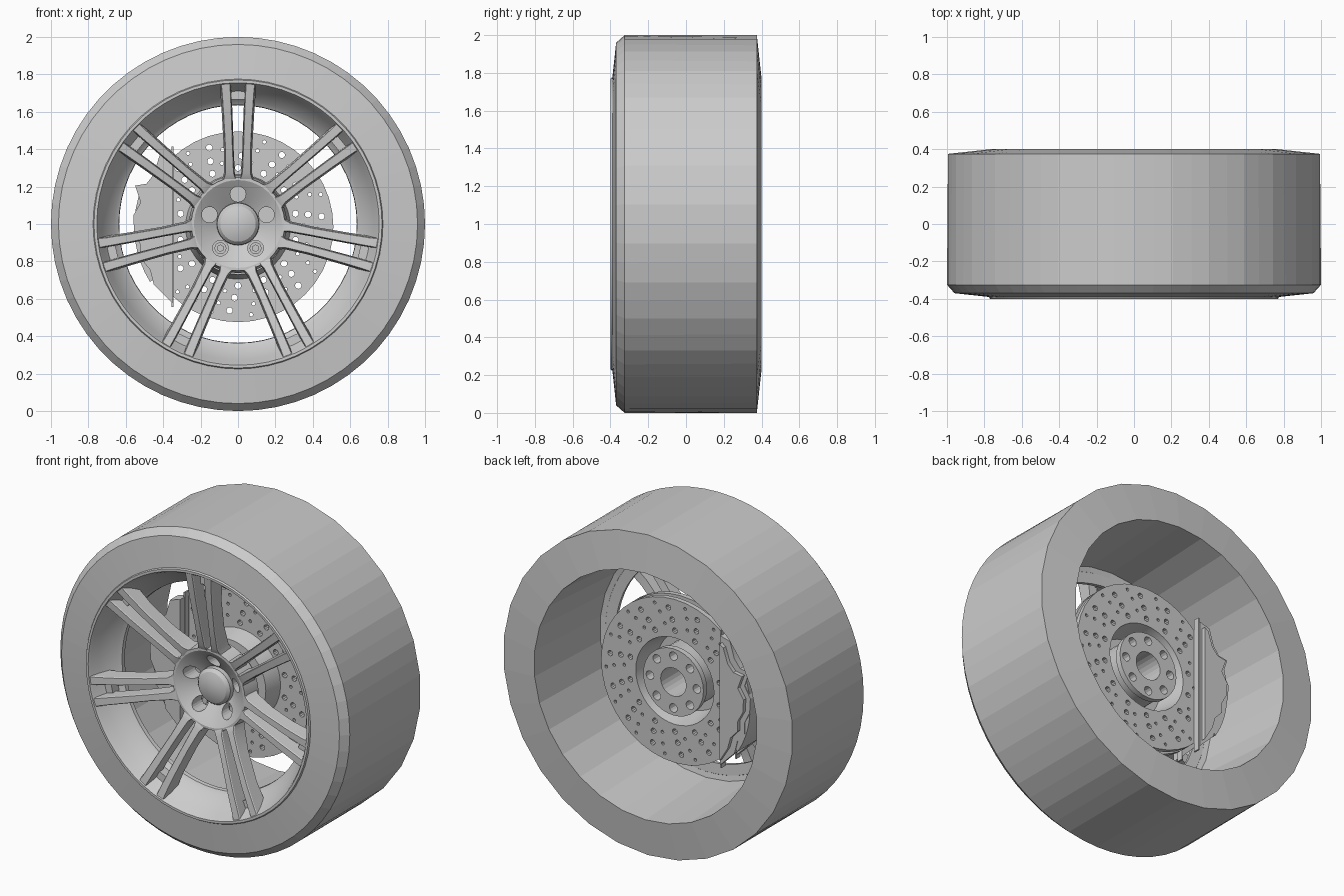
import bpy, bmesh
from math import sin, cos, pi, radians
from mathutils import Matrix

if "Cube" in bpy.data.objects:
    bpy.data.objects.remove(bpy.data.objects["Cube"])

grey = bpy.data.materials.new("plain_grey")
grey.use_nodes = True
COLOUR = (0.6, 0.6, 0.6, 1)
grey.diffuse_color = COLOUR
grey.node_tree.nodes["Principled BSDF"].inputs["Base Color"].default_value = COLOUR
BRAKE_Z = 0.985  # the brake sits slightly below the wheel centre


def finish(name, bm, smooth=True, height=1.0):
    """Turn a bmesh around the wheel axis into an object with its axle at the given height."""
    bmesh.ops.remove_doubles(bm, verts=bm.verts, dist=1e-5)
    bmesh.ops.recalc_face_normals(bm, faces=bm.faces)
    bmesh.ops.translate(bm, verts=bm.verts, vec=(0, 0, height))
    mesh = bpy.data.meshes.new(name)
    bm.to_mesh(mesh)
    bm.free()
    obj = bpy.data.objects.new(name, mesh)
    bpy.context.collection.objects.link(obj)
    mesh.materials.append(grey)
    if smooth:
        bpy.ops.object.select_all(action="DESELECT")
        obj.select_set(True)
        bpy.context.view_layer.objects.active = obj
        bpy.ops.object.shade_smooth_by_angle(angle=radians(25))
    return obj


def lathe(name, profile, steps, closed=True, smooth=True, height=1.0, coarse=()):
    """Revolve (radius, y) points around the y axis; coarse rings get half as many sides."""
    bm = bmesh.new()
    rings = []
    for k, (r, y) in enumerate(profile):
        ring = []
        for i in range(steps):
            a = 2 * pi * i / steps
            s = r * cos(2 * pi / steps) if k in coarse and i % 2 else r
            ring.append(bm.verts.new((s * sin(a), y, s * cos(a))))
        rings.append(ring)
    pairs = list(zip(rings, rings[1:])) + ([(rings[-1], rings[0])] if closed else [])
    for p, q in pairs:
        for i in range(steps):
            j = (i + 1) % steps
            bm.faces.new((p[i], p[j], q[j], q[i]))
    return finish(name, bm, smooth, height)


def prism(bm, outline, y0, y1):
    """Extrude an (x, z) outline from y0 to y1."""
    a = [bm.verts.new((x, y0, z)) for x, z in outline]
    b = [bm.verts.new((x, y1, z)) for x, z in outline]
    bm.faces.new(a)
    bm.faces.new(b[::-1])
    for i in range(len(a)):
        j = (i + 1) % len(a)
        bm.faces.new((a[i], b[i], b[j], a[j]))


def rod(bm, radius, y0, y1, dist, angle, sides=12):
    """Cylinder along y, placed at a polar position around the axle."""
    place = (Matrix.Translation((dist * sin(angle), (y0 + y1) / 2, dist * cos(angle)))
             @ Matrix.Rotation(pi / 2, 4, "X"))
    bmesh.ops.create_cone(bm, cap_ends=True, segments=sides, radius1=radius,
                          radius2=radius, depth=y1 - y0, matrix=place)


def cut(obj, bm, height=1.0):
    """Subtract a set of rods from an object."""
    cutter = finish(obj.name + "_cutter", bm, False, height)
    mod = obj.modifiers.new("holes", "BOOLEAN")
    mod.object = cutter
    mod.solver = "EXACT"
    bpy.ops.object.select_all(action="DESELECT")
    bpy.context.view_layer.objects.active = obj
    obj.select_set(True)
    bpy.ops.object.modifier_apply(modifier=mod.name)
    bpy.data.objects.remove(cutter)


# Tyre with a round front, coarser back and inner barrel; then the dished front rim
lathe("tyre", [(.775, -.39), (.96, -.37), (1, -.325), (1, .375), (.77, .40),
               (.735, -.20), (.645, -.22)], 60, smooth=False, coarse=(3, 4, 5))
lathe("rim", [(.775, -.392), (.77, -.40), (.755, -.40), (.745, -.385), (.725, -.34),
              (.66, -.25), (.637, -.235), (.635, -.21), (.70, -.205), (.775, -.30)], 60)

# Seven twin spokes: radius, slot edge, outer edge, front y, back y
spokes = bmesh.new()
stations = [(.222, .008, .084, -.275, -.18), (.24, .010, .079, -.287, -.18),
            (.27, .020, .070, -.30, -.20), (.40, .026, .070, -.33, -.245),
            (.58, .032, .080, -.368, -.285), (.70, .037, .088, -.387, -.29),
            (.755, .040, .094, -.395, -.28)]
for n in range(7):
    turn = Matrix.Rotation(2 * pi * n / 7, 4, "Y")
    for side in (-1, 1):
        rings = []
        for r, near, far, front, back in stations:
            section = [(near + .004, front), (far - .004, front), (far, front + .006),
                       (far + .006, back), (near - .003, back), (near, front + .006)]
            rings.append([spokes.verts.new(turn @ Matrix.Translation((side * x, y, r)).translation)
                          for x, y in section])
        for p, q in zip(rings, rings[1:]):
            for i in range(6):
                j = (i + 1) % 6
                spokes.faces.new((p[i], p[j], q[j], q[i]))
        spokes.faces.new(rings[0])
        spokes.faces.new(rings[-1])
    # Web closing the outer end of the slot
    web = bmesh.ops.create_cube(spokes, size=1)["verts"]
    bmesh.ops.transform(spokes, verts=web, matrix=turn @ Matrix.Translation((0, -.285, .70))
                        @ Matrix.Diagonal((.09, .07, .07, 1)))
finish("spokes", spokes)

# Dished hub with lug pockets, centre cap and lug bolts
hub = lathe("wheel_hub", [(0, -.20), (.11, -.205), (.215, -.275), (.235, -.287),
                          (.25, -.287), (.262, -.17), (.22, -.12), (0, -.12)], 42, False)
pockets = bmesh.new()
for n in range(5):
    rod(pockets, .042, -.4, -.15, .16, 2 * pi * n / 5, 20)
cut(hub, pockets)
lathe("centre_cap", [(0, -.275), (.06, -.268), (.095, -.255), (.112, -.235),
                     (.115, -.19), (0, -.19)], 32, False)
bolts = bmesh.new()
for n in (2, 3):
    rod(bolts, .032, -.18, -.16, .16, 2 * pi * n / 5)
    rod(bolts, .02, -.195, -.16, .16, 2 * pi * n / 5, 6)
finish("lug_bolts", bolts)

# Drilled, vented brake disc with its bell
disc = lathe("brake_disc", [(.51, .02), (.51, .05), (.47, .05), (.47, .08), (.51, .08),
                            (.51, .11), (.27, .11), (.24, -.06), (.1, -.06),
                            (.1, -.09), (.255, -.09), (.28, .02)], 40, height=BRAKE_Z)
holes = bmesh.new()
for n in range(14):
    a = 2 * pi * n / 14
    for k, r in enumerate((.315, .38, .45)):
        rod(holes, .017, 0, .13, r, a + .05 * k, 10)
    for k, r in enumerate((.35, .42, .475)):
        rod(holes, .010, 0, .13, r, a + .2 + .05 * k, 8)
cut(disc, holes, BRAKE_Z)

# Axle flange
flange = lathe("axle_flange", [(0, -.12), (.19, -.12), (.19, .08), (.208, .09),
                               (.208, .125), (0, .125)], 32, False, height=BRAKE_Z)
bores = bmesh.new()
rod(bores, .088, -.10, .2, 0, 0, 24)
for n in range(8):
    rod(bores, .027, .05, .2, .162, 2 * pi * n / 8, 12)
cut(flange, bores, BRAKE_Z)

# Caliper: two scalloped halves, raised back, bridge and pad plates
caliper = bmesh.new()
outline = [(-.35, .40), (-.42, .38), (-.45, .28), (-.49, .23), (-.55, .22), (-.52, .13),
           (-.56, .06), (-.555, -.03), (-.52, -.10), (-.52, -.17), (-.47, -.23),
           (-.45, -.31), (-.35, -.41)]
prism(caliper, outline, -.07, .005)
prism(caliper, outline, .12, .165)
raised = [(-.365, .9 * outline[0][1])] + [(x + .03, .9 * z) for x, z in outline[1:-1]]
prism(caliper, raised + [(-.365, .9 * outline[-1][1])], .16, .19)
angles = [radians(158 + 6 * k) for k in range(10)]
arc = [(.555 * cos(a), .555 * sin(a)) for a in angles]
arc += [(.52 * cos(a), .52 * sin(a)) for a in reversed(angles)]
prism(caliper, arc, -.05, .16)
for y in (-.03, .115):
    prism(caliper, [(-.355, -.43), (-.345, -.43), (-.345, .43), (-.355, .43)], y, y + .04)
finish("brake_caliper", caliper, height=BRAKE_Z)
